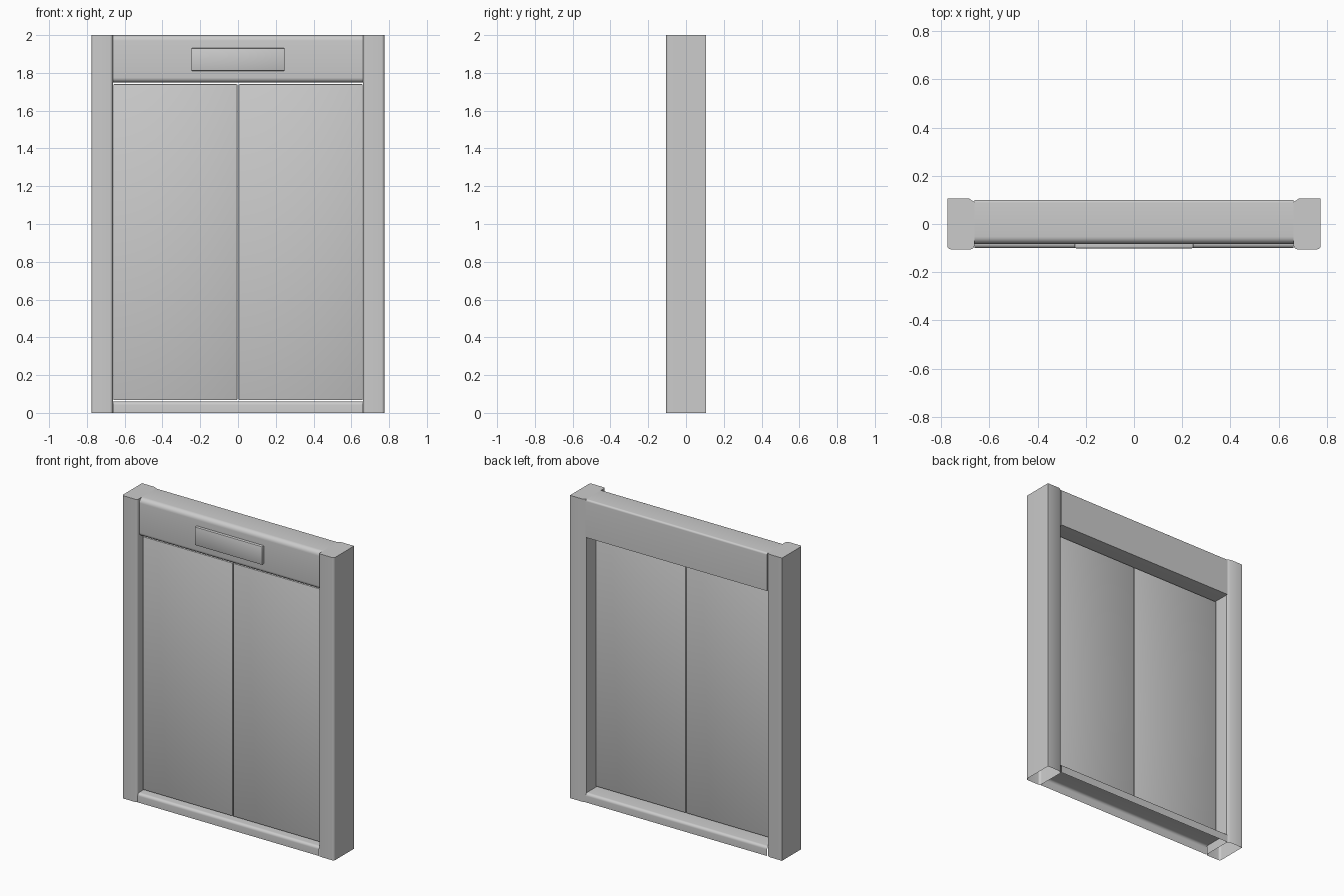
import bpy, bmesh, math

if "Cube" in bpy.data.objects:
    bpy.data.objects.remove(bpy.data.objects["Cube"])

def finish(name, bm, angle=40):
    bmesh.ops.remove_doubles(bm, verts=bm.verts, dist=1e-5)
    bmesh.ops.recalc_face_normals(bm, faces=bm.faces)
    me = bpy.data.meshes.new(name)
    bm.to_mesh(me)
    bm.free()
    ob = bpy.data.objects.new(name, me)
    bpy.context.collection.objects.link(ob)
    bpy.ops.object.select_all(action='DESELECT')
    ob.select_set(True)
    bpy.context.view_layer.objects.active = ob
    bpy.ops.object.shade_smooth_by_angle(angle=math.radians(angle))
    return ob

def arc(cx, cy, r, a0, a1, n=6):
    return [(cx + r * math.cos(math.radians(a0 + (a1 - a0) * i / n)),
             cy + r * math.sin(math.radians(a0 + (a1 - a0) * i / n))) for i in range(n + 1)]

def extrude(name, pts, place, t0, t1, closed=True, cap0=True, cap1=True):
    """Sweep a profile between t0 and t1; place(p, t) gives the 3D point."""
    bm = bmesh.new()
    a = [bm.verts.new(place(p, t0)) for p in pts]
    b = [bm.verts.new(place(p, t1)) for p in pts]
    n = len(pts)
    for i in range(n if closed else n - 1):
        j = (i + 1) % n
        bm.faces.new((a[i], a[j], b[j], b[i]))
    if cap0:
        bm.faces.new(a)
    if cap1:
        bm.faces.new(b)
    return finish(name, bm)

def box(name, x, y, z, bevel):
    bm = bmesh.new()
    bmesh.ops.create_cube(bm, size=1)
    for v in bm.verts:
        for k, (lo, hi) in enumerate((x, y, z)):
            v.co[k] = lo if v.co[k] < 0 else hi
    bmesh.ops.bevel(bm, geom=bm.edges[:], offset=bevel, segments=2,
                    profile=0.5, affect='EDGES')
    return finish(name, bm)

def along_x(p, t):
    return (t, p[0], p[1])

# Side posts: rounded front corners, chamfered back inner corner, open underneath
post = ([(0.775, 0.105)] + arc(0.760, -0.090, 0.015, 0, -90) +
        arc(0.678, -0.090, 0.015, -90, -180) + [(0.663, 0.092), (0.684, 0.105)])
for side, s in (("left", -1), ("right", 1)):
    extrude(side + "_post", post, lambda p, t, s=s: (s * p[0], p[1], t),
            0, 2, cap0=False)

# Header beam with rounded front edges
header = (arc(0.088, 1.988, 0.012, 0, 90) + arc(-0.052, 1.970, 0.030, 90, 180) +
          arc(-0.057, 1.775, 0.025, 180, 270) + [(0.100, 1.750)])
extrude("header", header, along_x, -0.663, 0.663)

# Floor sill, a hollow channel open underneath
sill = ([(0.100, 0)] + arc(0.082, 0.042, 0.018, 0, 90) +
        arc(-0.082, 0.042, 0.018, 90, 180) + [(-0.100, 0)])
extrude("sill", sill, along_x, -0.663, 0.663, closed=False, cap0=False, cap1=False)

# Pair of sliding doors
for side, s in (("left", -1), ("right", 1)):
    xs = sorted((s * 0.003, s * 0.659))
    box(side + "_door", xs, (-0.055, 0.0), (0.068, 1.740), 0.004)

# Indicator panel on the header
box("indicator_panel", (-0.247, 0.247), (-0.101, -0.070), (1.81, 1.932), 0.006)
